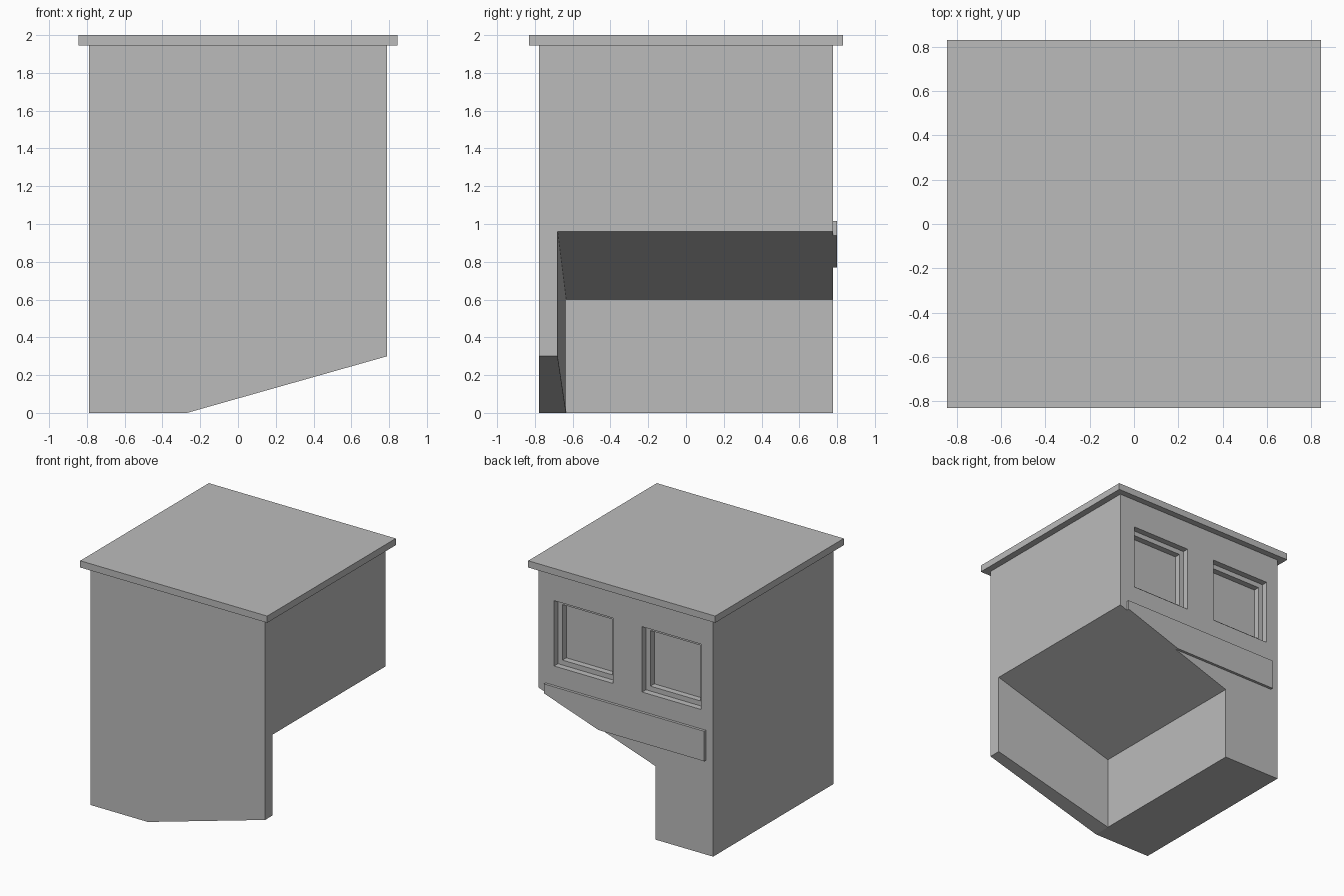
import bpy, bmesh

if "Cube" in bpy.data.objects:
    bpy.data.objects.remove(bpy.data.objects["Cube"])

grey = bpy.data.materials.new("plain_grey")
grey.diffuse_color = (0.5, 0.5, 0.5, 1)
grey.use_nodes = True
grey.node_tree.nodes["Principled BSDF"].inputs["Base Color"].default_value = grey.diffuse_color


def prism(name, profile, y0, y1):
    """Extrude an (x, z) profile along y; y0 may be a function of x."""
    start = y0 if callable(y0) else (lambda x: y0)
    bm = bmesh.new()
    a = [bm.verts.new((x, start(x), z)) for x, z in profile]
    b = [bm.verts.new((x, y1, z)) for x, z in profile]
    bm.faces.new(a)
    bm.faces.new(b[::-1])
    n = len(profile)
    for i in range(n):
        j = (i + 1) % n
        bm.faces.new((a[j], a[i], b[i], b[j]))
    bmesh.ops.recalc_face_normals(bm, faces=bm.faces)
    mesh = bpy.data.meshes.new(name)
    bm.to_mesh(mesh)
    bm.free()
    mesh.materials.append(grey)
    ob = bpy.data.objects.new(name, mesh)
    bpy.context.collection.objects.link(ob)
    return ob


def box(name, x0, x1, y0, y1, z0, z1):
    return prism(name, [(x0, z0), (x1, z0), (x1, z1), (x0, z1)], y0, y1)


def cut(target, cutter):
    cutter.hide_render = True
    mod = target.modifiers.new("cut", 'BOOLEAN')
    mod.operation = 'DIFFERENCE'
    mod.solver = 'EXACT'
    mod.object = cutter
    bpy.context.view_layer.objects.active = target
    bpy.ops.object.modifier_apply(modifier=mod.name)
    bpy.data.objects.remove(cutter, do_unlink=True)


W, D = 0.79, 0.778      # body half sizes
BACK = D
XI = -0.27              # where the slopes begin


def low_slope(x):       # bottom edge of the front wall
    return 0.283 * (x - XI)


def high_slope(x):      # underside of the overhang
    return 0.6 + 0.34 * (x - XI)


# Main block with roof slab
body = box("body", -W, W, -D, D, 0, 1.945)
box("roof_slab", -0.845, 0.845, -0.83, 0.83, 1.945, 2.0)

# Overhang hollow, open to the back and right
cut(body, prism("hollow_cutter",
                [(XI, -0.5), (1, -0.5), (1, high_slope(1)), (XI, 0.6)],
                lambda x: -0.635 - 0.0425 * (x - XI), 1))

# Sloping bottom of the front wall
cut(body, prism("slope_cutter",
                [(XI, 0), (XI, -0.5), (1, -0.5), (1, low_slope(1))], -1, 0))

# Two stepped window recesses in the back
for cx in (0.38, -0.415):
    for half, depth in ((0.267, 0.05), (0.227, 0.1)):
        cut(body, box("window_cutter", cx - half, cx + half,
                      BACK - depth, 1, 1.44 - half, 1.44 + half))

# Thin board under the windows, trimmed along the overhang slope
bx, bz = 0.725, 0.77
meet = XI + (bz - 0.6) / 0.34
prism("back_board", [(-bx, bz), (meet, bz), (bx, high_slope(bx)),
                     (bx, 1.015), (-bx, 1.015)], BACK, 0.8)
